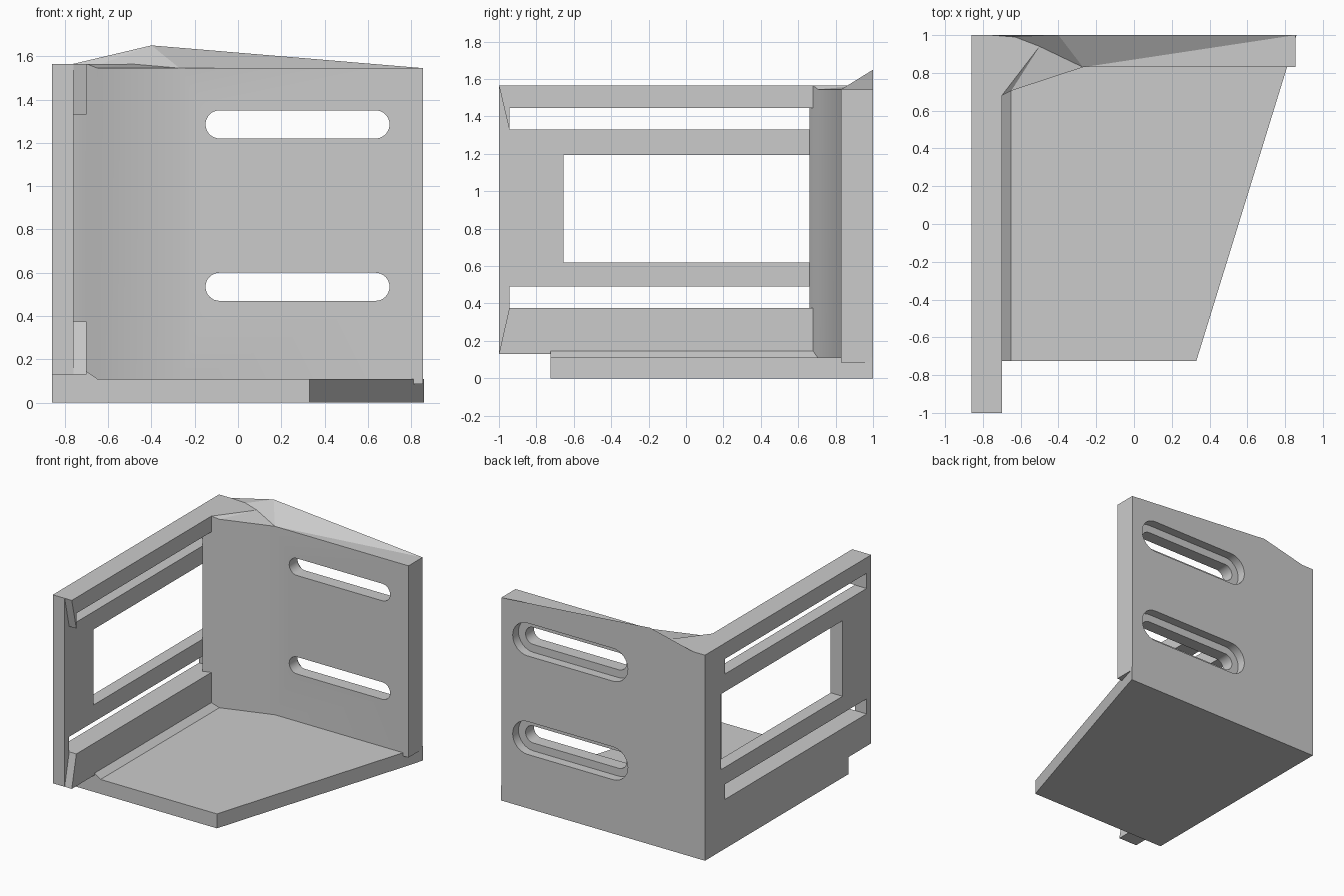
import bpy, bmesh, math
from mathutils import Vector

old = bpy.data.objects.get("Cube")
if old:
    bpy.data.objects.remove(old, do_unlink=True)

grey = bpy.data.materials.new("plain_grey")
grey.use_nodes = True
grey.diffuse_color = (0.6, 0.6, 0.6, 1)
grey.node_tree.nodes["Principled BSDF"].inputs["Base Color"].default_value = (0.6, 0.6, 0.6, 1)


def finish(name, bm):
    bmesh.ops.recalc_face_normals(bm, faces=bm.faces)
    mesh = bpy.data.meshes.new(name)
    bm.to_mesh(mesh)
    bm.free()
    mesh.materials.append(grey)
    obj = bpy.data.objects.new(name, mesh)
    bpy.context.collection.objects.link(obj)
    return obj


def prism(name, outline, axis, low, high):
    """Extrude a 2D outline along one axis."""
    bm = bmesh.new()

    def point(p, t):
        c = list(p)
        c.insert(axis, t)
        return Vector(c)

    face = bm.faces.new([bm.verts.new(point(p, low)) for p in outline])
    ext = bmesh.ops.extrude_face_region(bm, geom=[face])
    shift = point((0, 0), high - low)
    bmesh.ops.translate(bm, vec=shift, verts=[v for v in ext["geom"] if isinstance(v, bmesh.types.BMVert)])
    return finish(name, bm)


def rect(a0, a1, b0, b1):
    return [(a0, b0), (a1, b0), (a1, b1), (a0, b1)]


def stadium(x0, x1, z, r, n=16):
    pts = []
    for cx, start in ((x1 - r, -math.pi / 2), (x0 + r, math.pi / 2)):
        for i in range(n + 1):
            a = start + math.pi * i / n
            pts.append((cx + r * math.cos(a), z + r * math.sin(a)))
    return pts


def cut(obj, cutter):
    cutter.hide_render = True
    mod = obj.modifiers.new("cut", "BOOLEAN")
    mod.operation = "DIFFERENCE"
    mod.solver = "EXACT"
    mod.object = cutter
    bpy.context.view_layer.objects.active = obj
    bpy.ops.object.modifier_apply(modifier=mod.name)
    bpy.data.objects.remove(cutter, do_unlink=True)


# Back plate with angled inner corner and faceted sloping top
ring = [(-.76, 1, 1.565), (-.76, .66, 1.565), (-.70, .68, 1.565), (-.65, .705, 1.545),
        (-.27, .83, 1.545), (.855, .83, 1.545), (.855, 1, 1.545), (-.40, 1, 1.65)]
bm = bmesh.new()
top = [bm.verts.new(p) for p in ring]
bottom = [bm.verts.new((x, y, .085)) for x, y, z in ring]
bm.faces.new(bottom)
for i in range(len(ring)):
    j = (i + 1) % len(ring)
    bm.faces.new((top[i], top[j], bottom[j], bottom[i]))
dip = bm.verts.new((-.50, .94, 1.565))
bend = bm.verts.new((-.63, .99, 1.565))
wall_back, wall_front, lip, corner, front, end_f, end_b, peak = top
for f in ((wall_back, bend, peak), (bend, dip, peak), (dip, front, peak), (front, end_b, peak),
          (front, end_f, end_b), (dip, corner, front), (dip, lip, corner),
          (wall_back, wall_front, bend), (wall_front, lip, dip), (wall_front, dip, bend)):
    bm.faces.new(f)
back_plate = finish("back_plate", bm)

# Counterbored slots through the back plate
for z in (.535, 1.285):
    cut(back_plate, prism("slot_cutter", stadium(-.15, .70, z, .065), 1, .5, 1.2))
    cut(back_plate, prism("recess_cutter", stadium(-.21, .76, z, .125), 1, .93, 1.2))

# Side wall with two long slots and a window
side_wall = prism("side_wall", rect(-1, 1, .13, 1.565), 0, -.86, -.76)
for hole in (rect(-.945, .76, .375, .49), rect(-.945, .76, 1.33, 1.445), rect(-.655, .81, .62, 1.195)):
    cut(side_wall, prism("wall_cutter", hole, 0, -1, -.5))

# Inner ledges with slanted front ends
top_ledge = prism("top_ledge", [(-1, 1.565), (-.945, 1.33), (-.945, 1.445), (.70, 1.445), (.70, 1.565)],
                  0, -.76, -.70)
bottom_ledge = prism("bottom_ledge", [(-1, .13), (.70, .13), (.70, .375), (-.945, .375)], 0, -.76, -.70)

# Base with tapered free edge and a beveled strip along the wall
base = prism("base", [(-.86, -.725), (.33, -.725), (.81, .83), (.86, 1), (-.86, 1)], 2, 0, .11)
base_strip = prism("base_strip", [(-.86, .05), (-.65, .05), (-.65, .11), (-.70, .145), (-.86, .145)],
                   1, -.725, 1)

# Smooth the slot ends and the gentle inner bend
bpy.ops.object.select_all(action="DESELECT")
back_plate.select_set(True)
bpy.context.view_layer.objects.active = back_plate
bpy.ops.object.shade_smooth_by_angle(angle=math.radians(20))
